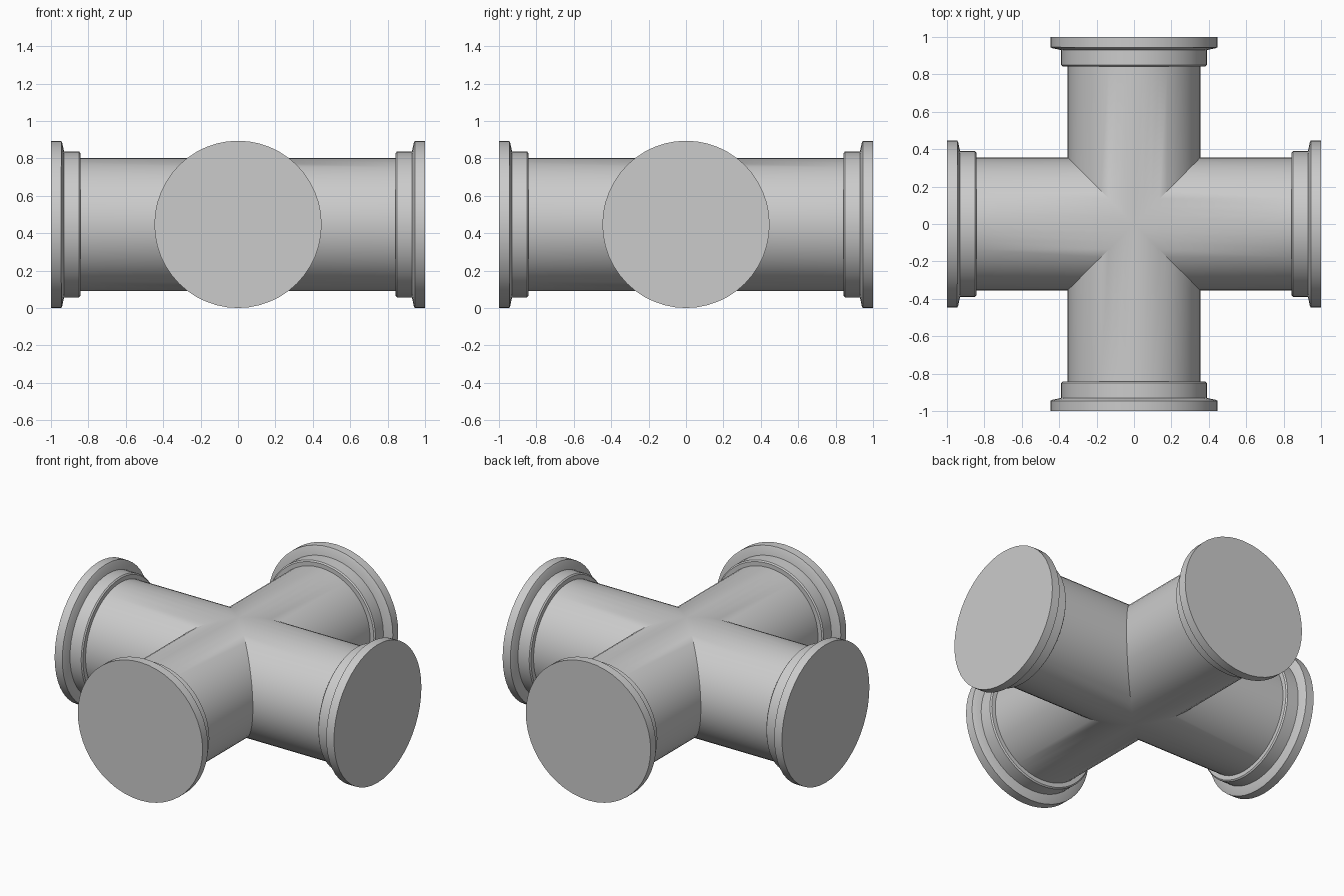
import bpy, bmesh
from math import cos, sin, pi, radians
from mathutils import Matrix, Vector

SEG = 48
PIPE_R = 0.355
AXIS_Z = 0.447
PIPE_END = 0.85
ARMS = {"left": 0, "back": 90, "right": 180, "front": 270}

cube = bpy.data.objects.get("Cube")
if cube:
    bpy.data.objects.remove(cube, do_unlink=True)


def ring(bm, rot, radius, along):
    """Circle round an arm; along(side) gives each point's distance outwards."""
    verts = []
    for i in range(SEG):
        a = 2 * pi * i / SEG
        side, up = radius * cos(a), radius * sin(a)
        verts.append(bm.verts.new(rot @ Vector((along(side), side, up))))
    return verts


def bridge(bm, a, b):
    for i in range(SEG):
        j = (i + 1) % SEG
        bm.faces.new((a[i], a[j], b[j], b[i]))


def finish(bm, name):
    bmesh.ops.remove_doubles(bm, verts=bm.verts, dist=0.0001)
    bmesh.ops.recalc_face_normals(bm, faces=bm.faces)
    mesh = bpy.data.meshes.new(name)
    bm.to_mesh(mesh)
    bm.free()
    obj = bpy.data.objects.new(name, mesh)
    obj.location.z = AXIS_Z
    bpy.context.collection.objects.link(obj)
    bpy.ops.object.select_all(action='DESELECT')
    obj.select_set(True)
    bpy.context.view_layer.objects.active = obj
    bpy.ops.object.shade_smooth_by_angle(angle=radians(30))


# Four pipe arms, mitred where they meet in the middle
bm = bmesh.new()
for angle in ARMS.values():
    rot = Matrix.Rotation(radians(angle), 3, 'Z')
    inner = ring(bm, rot, PIPE_R, abs)
    outer = ring(bm, rot, PIPE_R, lambda side: PIPE_END)
    bridge(bm, inner, outer)
finish(bm, "cross_pipe")

# Stepped collar and closed flange at each end: (distance out, radius)
PROFILE = [(0.843, PIPE_R - 0.01), (0.843, 0.382), (0.85, 0.39),
           (0.93, 0.39), (0.94, 0.437), (0.945, 0.447), (1.0, 0.447)]
for name, angle in ARMS.items():
    bm = bmesh.new()
    rot = Matrix.Rotation(radians(angle), 3, 'Z')
    rings = [ring(bm, rot, r, lambda side, d=d: d) for d, r in PROFILE]
    for a, b in zip(rings, rings[1:]):
        bridge(bm, a, b)
    bm.faces.new(rings[-1])
    finish(bm, name + "_end_flange")
